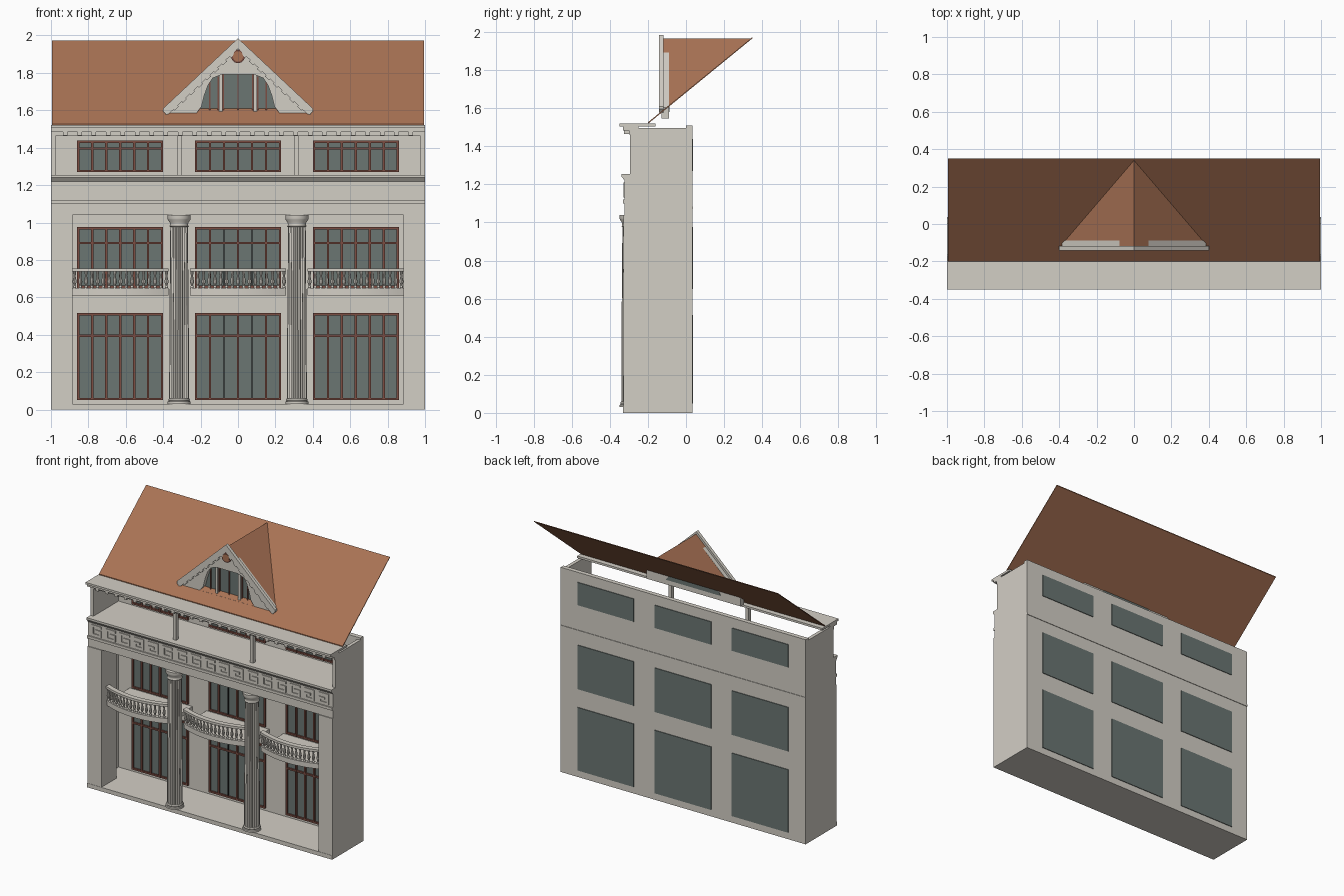
import bpy, bmesh, math
from mathutils import Vector, Matrix

cube = bpy.data.objects.get("Cube")
if cube:
    bpy.data.objects.remove(cube, do_unlink=True)


def material(name, r, g, b):
    m = bpy.data.materials.new(name)
    m.use_nodes = True
    m.diffuse_color = (r, g, b, 1)
    m.node_tree.nodes["Principled BSDF"].inputs["Base Color"].default_value = (r, g, b, 1)
    return m


STONE = material("pale stone", .65, .62, .56)
ROOF = material("terracotta roof", .40, .17, .09)
GLASS = material("grey green glass", .145, .18, .17)
FRAME = material("red brown frame", .20, .075, .055)
DARK = material("dark gap", .02, .02, .02)


def finish(name, bm, mat, smooth=False):
    bmesh.ops.recalc_face_normals(bm, faces=bm.faces[:])
    mesh = bpy.data.meshes.new(name)
    bm.to_mesh(mesh)
    bm.free()
    mesh.materials.append(mat)
    ob = bpy.data.objects.new(name, mesh)
    bpy.context.collection.objects.link(ob)
    if smooth:
        bpy.ops.object.select_all(action='DESELECT')
        ob.select_set(True)
        bpy.context.view_layer.objects.active = ob
        bpy.ops.object.shade_smooth_by_angle(angle=math.radians(40))
    return ob


def add_box(bm, x0, x1, y0, y1, z0, z1):
    mid = Vector((x0 + x1, y0 + y1, z0 + z1)) / 2
    size = Matrix.Diagonal((x1 - x0, y1 - y0, z1 - z0, 1))
    bmesh.ops.create_cube(bm, size=1, matrix=Matrix.Translation(mid) @ size)


def boxes(name, mat, items):
    bm = bmesh.new()
    for b in items:
        add_box(bm, *b)
    return finish(name, bm, mat)


def prism(name, mat, pts, axis, a, b, smooth=False):
    """Extrude a flat outline along one axis from a to b."""
    place = {'X': lambda p: (a, p[0], p[1]), 'Y': lambda p: (p[0], a, p[1]),
             'Z': lambda p: (p[0], p[1], a)}[axis]
    bm = bmesh.new()
    face = bm.faces.new([bm.verts.new(place(p)) for p in pts])
    new = bmesh.ops.extrude_face_region(bm, geom=[face])["geom"]
    step = Vector([(b - a) * (axis == k) for k in 'XYZ'])
    bmesh.ops.translate(bm, vec=step, verts=[v for v in new if isinstance(v, bmesh.types.BMVert)])
    return finish(name, bm, mat, smooth)


def add_lathe(bm, cx, cy, profile, n, flute=1.0):
    """Rings of (radius, height); flute pulls every second vertex inwards."""
    rings = []
    for r, z in profile:
        ring = []
        for i in range(n):
            t = math.tau * i / n
            k = r * (flute if i % 2 else 1)
            ring.append(bm.verts.new((cx + k * math.cos(t), cy + k * math.sin(t), z)))
        rings.append(ring)
    for lo, hi in zip(rings, rings[1:]):
        for i in range(n):
            bm.faces.new((lo[i], lo[(i + 1) % n], hi[(i + 1) % n], hi[i]))
    bm.faces.new(rings[0])
    bm.faces.new(rings[-1])


# Shell: plinth, rear wall, side walls and front piers
boxes("plinth", STONE, [(-1, 1, -.33, .033, 0, .03)])
boxes("rear_wall", STONE, [(-1, 1, 0, .033, .03, 1.51)])
boxes("rear_string_course", STONE, [(-1, 1, .033, .037, 1.07, 1.085)])
for s, side in ((-1, "right"), (1, "left")):
    def xs(a, b):
        return sorted((s * a, s * b))
    boxes(side + "_side_wall", STONE, [(*xs(.975, 1), -.2, 0, .03, 1.04),
                                       (*xs(.975, 1), -.293, 0, 1.25, 1.495)])
    boxes(side + "_pier", STONE, [(*xs(.885, 1), -.328, -.15, .03, 1.04)])
    boxes(side + "_gallery_post", STONE, [(*xs(.303, .327), -.29, -.262, 1.25, 1.465)])

# Entablature and its key pattern
prism("entablature", STONE, [(0, 1.04), (-.322, 1.04), (-.322, 1.10), (-.331, 1.10), (-.331, 1.12),
      (-.322, 1.12), (-.322, 1.22), (-.338, 1.24), (-.338, 1.255), (0, 1.255)], 'X', -1, 1)
strokes = [(0, 5, 4, 5), (0, 1, 1, 4), (0, 5, 0, 1), (4, 5, 1, 3), (2, 4, 2, 3)]
keys = []
for i in range(17):
    c, u = (i - 8) * .116, .016
    flip = -1 if i % 6 in (3, 4) else 1
    for x0, x1, z0, z1 in strokes:
        a, b = sorted((c + flip * (x0 - 2.5) * u, c + flip * (x1 - 2.5) * u))
        keys.append((a, b, -.329, -.32, 1.13 + z0 * u, 1.13 + z1 * u))
boxes("key_frieze", STONE, keys)

# Cornice
boxes("cornice", STONE, [(-1, 1, -.35, -.16, 1.505, 1.52), (-1, 1, -.33, -.25, 1.483, 1.505),
                         (-1, 1, -.30, -.25, 1.462, 1.483)])
boxes("cornice_dentils", STONE, [(x * .077 - .012, x * .077 + .012, -.325, -.30, 1.465, 1.483)
                                 for x in range(-12, 13)])


# Windows: one pane through the wall, frame bars on the front
def window(name, cx, z0, z1, transom, dark):
    w, t = .23, .006
    boxes(name + "_glass", GLASS, [(cx - w, cx + w, -.003, .038, z0, z1)])
    bars = [(cx - w, cx + w, -.015, 0, z, z + 2 * t) for z in (z0, z1 - 2 * t, transom - t)]
    gaps = []
    for i in range(7):
        x = cx - w + t + i * (w - t) / 3
        if dark and i in (2, 4):
            gaps.append((x - .003, x + .003, -.014, 0, z0, z1))
        else:
            bars.append((x - t, x + t, -.016, 0, z0, z1))
    boxes(name + "_frame", FRAME, bars)
    if gaps:
        boxes(name + "_door_gaps", DARK, gaps)


for cx, side in ((-.63, "right"), (0, "middle"), (.63, "left")):
    window(side + "_ground_window", cx, .05, .515, .395, cx == 0)
    window(side + "_balcony_window", cx, .65, .975, .89, cx == 0)
    window(side + "_gallery_window", cx, 1.27, 1.438, 1.395, False)


# Bowed balconies
def bow(x, cx, half, out=0):
    return -.265 - .055 * (1 - ((x - cx) / half) ** 2) - out


for cx, side in ((-.628, "right"), (0, "middle"), (.628, "left")):
    half = .256
    line = [cx + half * (i / 8 - 1) for i in range(17)]

    def strip(name, out, inner, z0, z1):
        pts = [(x, bow(x, cx, half, out)) for x in line]
        back = [(x, bow(x, cx, half, -inner)) for x in reversed(line)] if inner else \
            [(line[-1], 0), (line[0], 0)]
        prism(side + name, STONE, pts, 'Z', z0, z1, True)if not inner else \
            prism(side + name, STONE, pts + back, 'Z', z0, z1, True)
    prism(side + "_balcony_floor", STONE, [(x, bow(x, cx, half)) for x in line] +
          [(line[-1], 0), (line[0], 0)], 'Z', .61, .638, True)
    strip("_balcony_bottom_rail", .005, .025, .638, .65)
    strip("_balcony_hand_rail", .01, .028, .738, .755)
    bm = bmesh.new()
    for i in range(17):
        x = cx + half * .96 * (i / 8 - 1)
        add_lathe(bm, x, bow(x, cx, half, -.01), [(.008, .65), (.008, .66), (.005, .664), (.011, .682),
                  (.009, .695), (.005, .715), (.008, .728), (.008, .738)], 8)
    finish(side + "_balusters", bm, STONE, True)

# Giant fluted columns
for cx, side in ((-.315, "right"), (.315, "left")):
    cy = -.287
    bm = bmesh.new()
    add_lathe(bm, cx, cy, [(.053, .055), (.052, .4), (.047, .985)], 40, .88)
    finish(side + "_column_shaft", bm, STONE)
    bm = bmesh.new()
    add_lathe(bm, cx, cy, [(.062, .03), (.062, .042), (.056, .045), (.058, .052), (.054, .06)], 32)
    finish(side + "_column_base", bm, STONE, True)
    bm = bmesh.new()
    add_lathe(bm, cx, cy, [(.048, .975), (.052, .98), (.048, .987), (.05, 1), (.06, 1.015),
                           (.062, 1.022), (.062, 1.04)], 32)
    finish(side + "_column_capital", bm, STONE, True)

# Main roof sheet
prism("main_roof", ROOF, [(-.2, 1.518), (.35, 1.968), (.35, 1.974), (-.2, 1.526)], 'X', -.995, .995)

# Dormer roof slopes
bm = bmesh.new()
front, back = bm.verts.new((0, -.125, 1.966)), bm.verts.new((0, .345, 1.966))
for s in (-1, 1):
    bm.faces.new((front, back, bm.verts.new((s * .385, -.105, 1.6)), bm.verts.new((s * .385, -.125, 1.6))))
finish("dormer_roof", bm, ROOF)

# Gable wall with arched opening
half_arch = [(.225, 1.58), (.195, 1.62), (.18, 1.68), (.16, 1.735), (.135, 1.772), (.09, 1.79)]
arch = half_arch + [(-x, z) for x, z in reversed(half_arch)]
prism("gable_wall", STONE, [(.385, 1.545), (.225, 1.545)] + arch +
      [(-.225, 1.545), (-.385, 1.545), (-.385, 1.604), (0, 1.965), (.385, 1.604)], 'Y', -.128, -.088)
boxes("gable_sill", STONE, [(-.225, .225, -.128, -.088, 1.545, 1.585)])
prism("gable_glass", GLASS, arch, 'Y', -.098, -.086)
boxes("gable_window_posts", STONE, [(s * .093 - .009, s * .093 + .009, -.118, -.095, 1.58, 1.79)
                                    for s in (-1, 1)])
boxes("gable_window_bars", FRAME, [(x - .004, x + .004, -.106, -.097, 1.58, top) for x, top in
      ((-.15, 1.75), (-.106, 1.78), (-.08, 1.79), (0, 1.79), (.08, 1.79), (.106, 1.78), (.15, 1.75))])

# Raking fascias with small blocks
for s, side in ((-1, "right"), (1, "left")):
    prism(side + "_raking_fascia", STONE, [(0, 1.985), (s * .4, 1.61), (s * .4, 1.595),
          (s * .385, 1.577), (s * .37, 1.58), (0, 1.93)], 'Y', -.142, -.118)
    bm = bmesh.new()
    turn = Matrix.Rotation(s * math.atan2(.375, .4), 4, 'Y')
    for i in range(8):
        x = .03 + i * .043
        place = Matrix.Translation((s * x, -.134, 1.924 - x * .937))
        bmesh.ops.create_cube(bm, size=1, matrix=place @ turn @ Matrix.Diagonal((.03, .014, .012, 1)))
    finish(side + "_raking_blocks", bm, STONE)


# Round medallion
def disc(r):
    return [(r * math.cos(math.tau * i / 32), 1.888 + r * math.sin(math.tau * i / 32)) for i in range(32)]


prism("medallion_ring", FRAME, disc(.036), 'Y', -.138, -.125, True)
prism("medallion_face", ROOF, disc(.027), 'Y', -.142, -.137, True)
